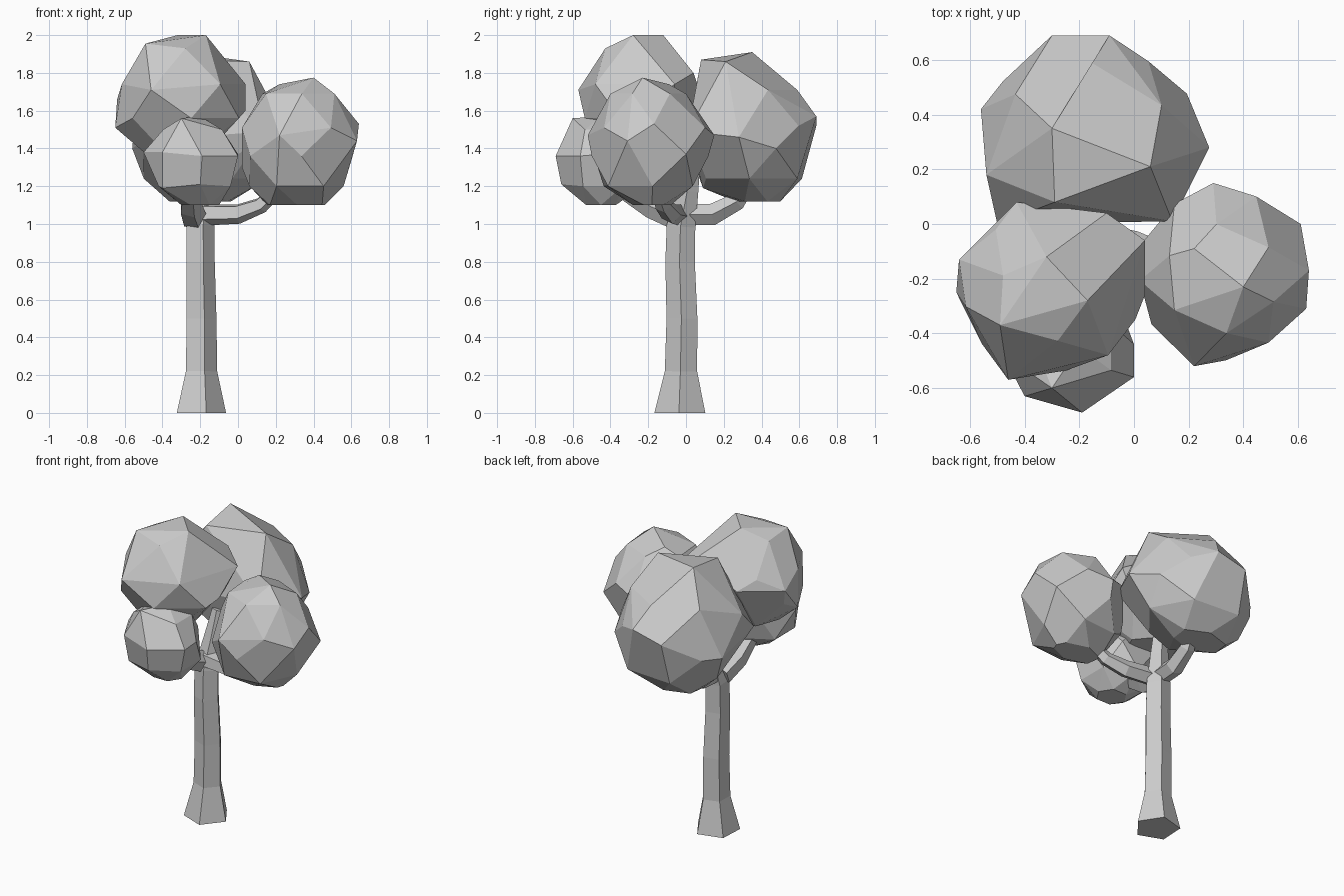
import bpy, bmesh, math
from mathutils import Vector


def finish(name, bm):
    bmesh.ops.recalc_face_normals(bm, faces=bm.faces)
    mesh = bpy.data.meshes.new(name)
    bm.to_mesh(mesh)
    bm.free()
    obj = bpy.data.objects.new(name, mesh)
    bpy.context.collection.objects.link(obj)
    return obj


def limb(name, path, turn=-75, sides=5):
    """Sweep a tapering polygon along (x, y, z, radius) stations."""
    bm = bmesh.new()
    pts = [Vector(p[:3]) for p in path]
    rings = []
    for i, p in enumerate(pts):
        tangent = pts[min(i + 1, len(pts) - 1)] - pts[max(i - 1, 0)]
        if p.z == 0:
            tangent = Vector((0, 0, 1))
        rot = Vector((0, 0, 1)).rotation_difference(tangent)
        ring = []
        for k in range(sides):
            a = math.radians(turn) + k * math.tau / sides
            offset = Vector((math.cos(a), math.sin(a), 0)) * path[i][3]
            ring.append(bm.verts.new(p + rot @ offset))
        rings.append(ring)
    for a, b in zip(rings, rings[1:]):
        for k in range(sides):
            n = (k + 1) % sides
            bm.faces.new((a[k], a[n], b[n], b[k]))
    bm.faces.new(rings[0][::-1])
    bm.faces.new(rings[-1])
    return finish(name, bm)


def clump(name, rings, turn, sides=6, corners=()):
    """Faceted leaf ball: hull of cross-sections (z, cx, cy, rx, ry) and extra corners."""
    bm = bmesh.new()
    for i, (z, cx, cy, rx, ry) in enumerate(rings):
        for k in range(sides):
            a = math.radians(turn) + (k + 0.5 * (i % 2)) * math.tau / sides
            bm.verts.new((cx + rx * math.cos(a), cy + ry * math.sin(a), z))
    for c in corners:
        bm.verts.new(c)
    hull = bmesh.ops.convex_hull(bm, input=bm.verts[:])
    loose = {v for v in hull["geom_interior"] if isinstance(v, bmesh.types.BMVert)}
    bmesh.ops.delete(bm, geom=list(loose), context='VERTS')
    # merge nearly flat triangles into larger facets
    bmesh.ops.dissolve_limit(bm, angle_limit=math.radians(14),
                             verts=bm.verts[:], edges=bm.edges[:])
    return finish(name, bm)


# Trunk with flared foot, running up into the back clump
limb("trunk", [(-0.205, -0.03, 0, 0.142), (-0.20, -0.025, 0.22, 0.09),
               (-0.20, -0.02, 0.50, 0.086), (-0.205, -0.03, 0.80, 0.082),
               (-0.205, -0.025, 0.99, 0.08), (-0.185, 0.01, 1.18, 0.06),
               (-0.17, 0.04, 1.36, 0.04)])

# Branches reaching into the leaf clumps
limb("right_branch", [(-0.21, -0.04, 1.05, 0.06), (0.0, -0.08, 1.055, 0.055),
                      (0.12, -0.12, 1.10, 0.045), (0.25, -0.16, 1.22, 0.03)])
limb("back_branch", [(-0.21, -0.02, 1.05, 0.06), (-0.20, 0.14, 1.05, 0.06),
                     (-0.19, 0.27, 1.12, 0.05), (-0.17, 0.36, 1.24, 0.03)])
limb("front_branch", [(-0.23, -0.04, 1.03, 0.07), (-0.25, -0.18, 1.09, 0.065),
                      (-0.25, -0.30, 1.16, 0.05), (-0.24, -0.42, 1.28, 0.03)])

# Leaf clumps
clump("top_leaves", [(1.93, -0.31, -0.25, 0.18, 0.18),
                     (1.74, -0.30, -0.25, 0.32, 0.30),
                     (1.56, -0.305, -0.25, 0.33, 0.29),
                     (1.38, -0.33, -0.24, 0.17, 0.17)], 40,
      corners=[(-0.32, -0.12, 2.0), (-0.17, -0.28, 2.0), (-0.49, -0.37, 1.955),
               (-0.64, -0.13, 1.66), (-0.65, -0.25, 1.51), (-0.46, -0.57, 1.71),
               (0.04, -0.06, 1.74), (0.04, -0.26, 1.60), (-0.43, 0.08, 1.68),
               (-0.10, 0.04, 1.80)])
clump("back_leaves", [(1.71, -0.18, 0.32, 0.31, 0.27),
                      (1.52, -0.16, 0.35, 0.37, 0.30),
                      (1.40, -0.16, 0.35, 0.39, 0.30),
                      (1.24, -0.17, 0.36, 0.33, 0.28),
                      (1.12, -0.20, 0.38, 0.18, 0.12)], 25,
      corners=[(-0.30, 0.35, 1.91), (0.06, 0.21, 1.86), (-0.29, 0.08, 1.87),
               (0.275, 0.28, 1.46), (0.14, 0.01, 1.49), (-0.50, 0.0, 1.44),
               (-0.25, 0.55, 1.73), (-0.30, 0.69, 1.52), (-0.09, 0.69, 1.57),
               (-0.56, 0.42, 1.40), (-0.54, 0.18, 1.60), (-0.20, 0.09, 1.19)])
clump("right_leaves", [(1.69, 0.32, -0.20, 0.21, 0.20),
                       (1.51, 0.32, -0.18, 0.30, 0.31),
                       (1.36, 0.31, -0.19, 0.30, 0.31),
                       (1.20, 0.31, -0.20, 0.25, 0.26),
                       (1.10, 0.30, -0.18, 0.16, 0.10)], 35,
      corners=[(0.40, -0.23, 1.775), (0.22, -0.09, 1.74), (0.61, 0.0, 1.37),
               (0.64, -0.17, 1.53), (0.63, -0.31, 1.44), (0.22, -0.52, 1.47),
               (0.29, 0.15, 1.47), (0.02, -0.10, 1.30), (0.46, -0.18, 1.10)])
clump("front_leaves", [(1.50, -0.24, -0.45, 0.18, 0.17),
                       (1.37, -0.24, -0.44, 0.24, 0.22),
                       (1.20, -0.23, -0.44, 0.22, 0.21),
                       (1.10, -0.20, -0.45, 0.10, 0.09)], 30,
      corners=[(-0.30, -0.60, 1.56), (-0.20, -0.45, 1.57), (-0.19, -0.69, 1.36),
               (-0.40, -0.63, 1.38), (0.0, -0.56, 1.36), (-0.20, -0.66, 1.21),
               (-0.40, -0.58, 1.19), (-0.50, -0.44, 1.38)])
